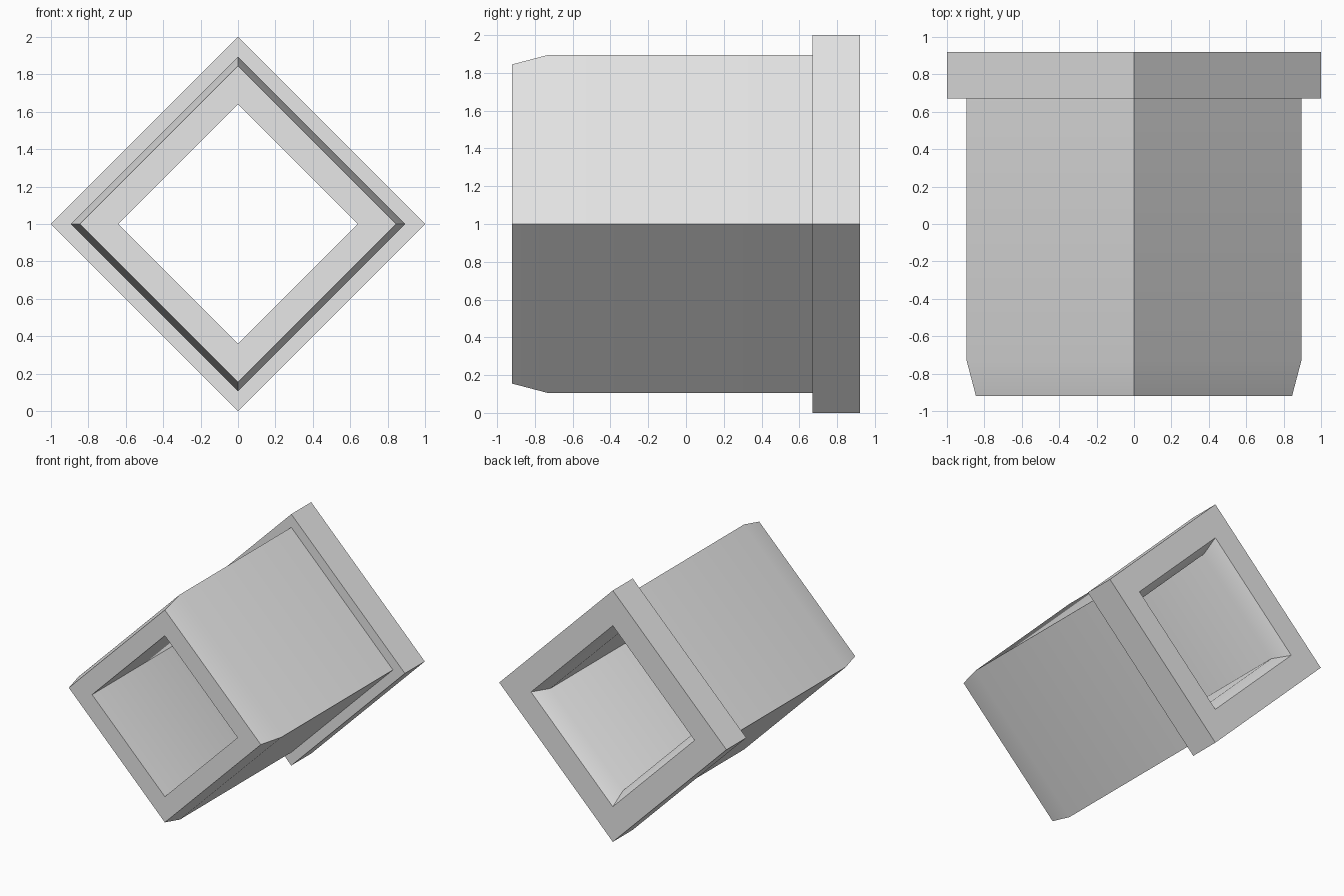
import bpy
import bmesh
import math
from mathutils import Vector

if "Cube" in bpy.data.objects:
    bpy.data.objects.remove(bpy.data.objects["Cube"], do_unlink=True)

# One plain grey material
grey = bpy.data.materials.new("light_grey")
grey.use_nodes = True
colour = (0.8, 0.8, 0.8, 1.0)
grey.diffuse_color = colour
grey.node_tree.nodes["Principled BSDF"].inputs["Base Color"].default_value = colour

SIDES = 4


def revolve_closed(name, profile, centre):
    """Sweep a closed (radius, y) outline round the y axis in SIDES steps."""
    bm = bmesh.new()
    rings = []
    for i in range(SIDES):
        a = math.tau * i / SIDES
        rings.append([bm.verts.new(centre + Vector((r * math.cos(a), y, r * math.sin(a))))
                      for r, y in profile])
    n = len(profile)
    for i in range(SIDES):
        here, after = rings[i], rings[(i + 1) % SIDES]
        for j in range(n):
            k = (j + 1) % n
            bm.faces.new((here[j], here[k], after[k], after[j]))
    bmesh.ops.recalc_face_normals(bm, faces=bm.faces)
    mesh = bpy.data.meshes.new(name)
    bm.to_mesh(mesh)
    bm.free()
    mesh.materials.append(grey)
    obj = bpy.data.objects.new(name, mesh)
    bpy.context.collection.objects.link(obj)
    return obj


# Square sleeve: tapered nose, straight body, back flange, flared bore
sleeve_profile = [
    (0.64, -0.92), (0.845, -0.92),   # nose rim
    (0.895, -0.73), (0.895, 0.67),   # taper and body
    (1.0, 0.67), (1.0, 0.92),        # flange
    (0.72, 0.92), (0.64, 0.79),      # flared opening into the bore
]
sleeve = revolve_closed("flanged_square_sleeve", sleeve_profile, Vector((0, 0, 1)))

# Soft taper and flare, crisp corners
bpy.ops.object.select_all(action='DESELECT')
sleeve.select_set(True)
bpy.context.view_layer.objects.active = sleeve
bpy.ops.object.shade_smooth_by_angle(angle=math.radians(62))
